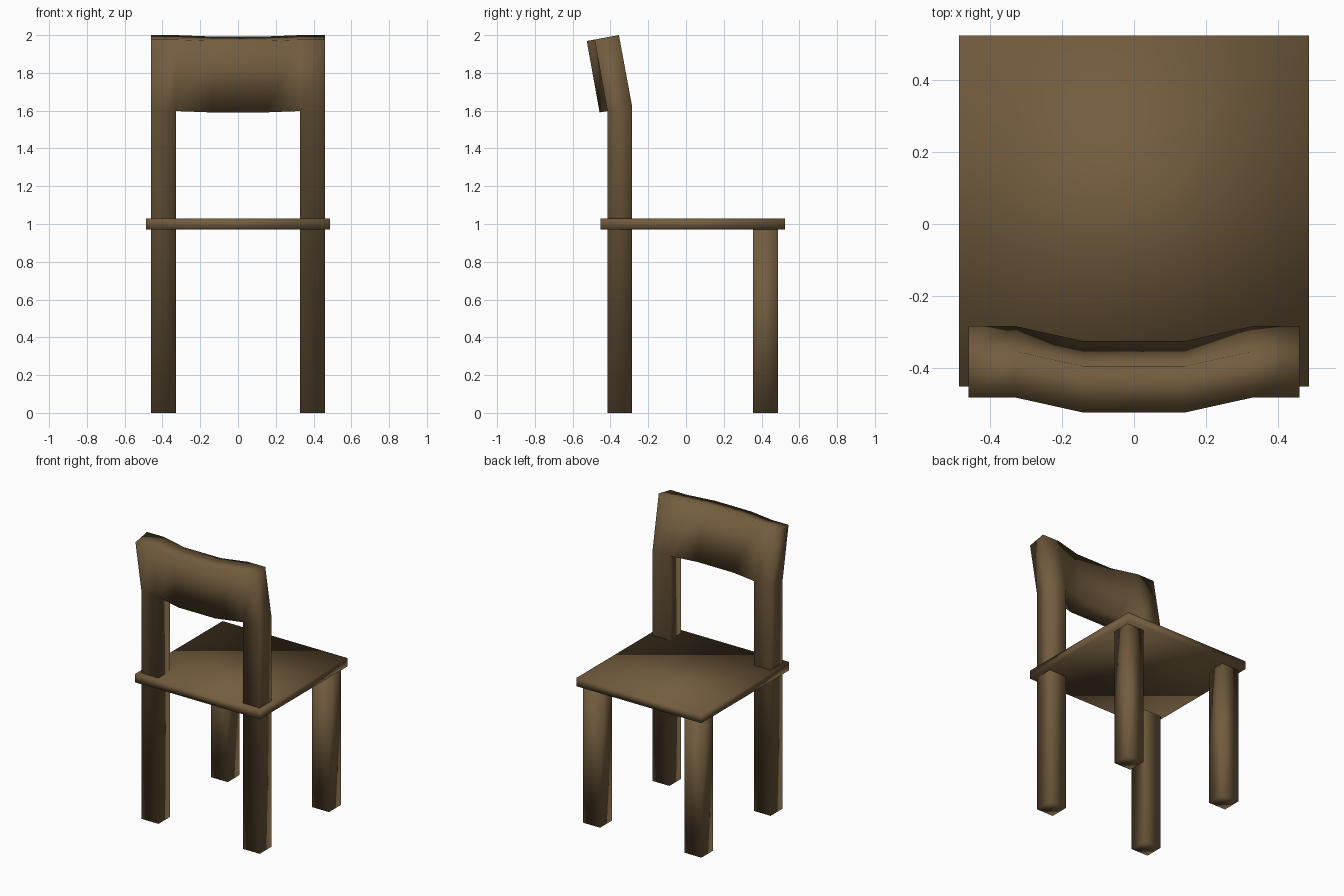
import bpy, bmesh

if "Cube" in bpy.data.objects:
    bpy.data.objects.remove(bpy.data.objects["Cube"])

wood = bpy.data.materials.new("brown_wood")
wood.diffuse_color = (0.17, 0.108, 0.048, 1)
wood.use_nodes = True
wood.node_tree.nodes["Principled BSDF"].inputs["Base Color"].default_value = wood.diffuse_color


def finish(name, bm):
    bmesh.ops.recalc_face_normals(bm, faces=bm.faces)
    mesh = bpy.data.meshes.new(name)
    bm.to_mesh(mesh)
    bm.free()
    mesh.materials.append(wood)
    mesh.shade_smooth()
    obj = bpy.data.objects.new(name, mesh)
    bpy.context.collection.objects.link(obj)
    return obj


def box(name, lo, hi):
    bm = bmesh.new()
    bmesh.ops.create_cube(bm, size=1)
    for v in bm.verts:
        v.co = [(a + b) / 2 + c * (b - a) for a, b, c in zip(lo, hi, v.co)]
    return finish(name, bm)


# Seat board
box("seat", (-0.488, -0.453, 0.97), (0.488, 0.525, 1.028))

# Two short legs
for side, x in (("left", -0.461), ("right", 0.329)):
    box("short_leg_" + side, (x, 0.355, 0), (x + 0.132, 0.487, 0.97))

# Backrest: tilted cross-section (y, z) swept across x with a bowed middle
section = [(-0.285, 1.621), (-0.416, 1.598), (-0.484, 1.976), (-0.355, 2.0)]
columns = [(-0.461, 0), (-0.329, 0), (-0.142, 0.042),
           (0.142, 0.042), (0.329, 0), (0.461, 0)]
bm = bmesh.new()
rings = [[bm.verts.new((x, y - bow * 0.985, z - bow * 0.174)) for y, z in section]
         for x, bow in columns]
bm.faces.new(rings[0])
bm.faces.new(rings[-1])
undersides = []
for a, b in zip(rings, rings[1:]):
    for i in range(4):
        j = (i + 1) % 4
        face = bm.faces.new((a[i], a[j], b[j], b[i]))
        if i == 0:
            undersides.append(face)

# Tall back posts: pull the outer undersides straight down to the floor
bmesh.ops.recalc_face_normals(bm, faces=bm.faces)
posts = bmesh.ops.extrude_discrete_faces(bm, faces=[undersides[0], undersides[-1]])
for face in posts["faces"]:
    for v in face.verts:
        v.co.z = 0
finish("backrest_with_posts", bm)
